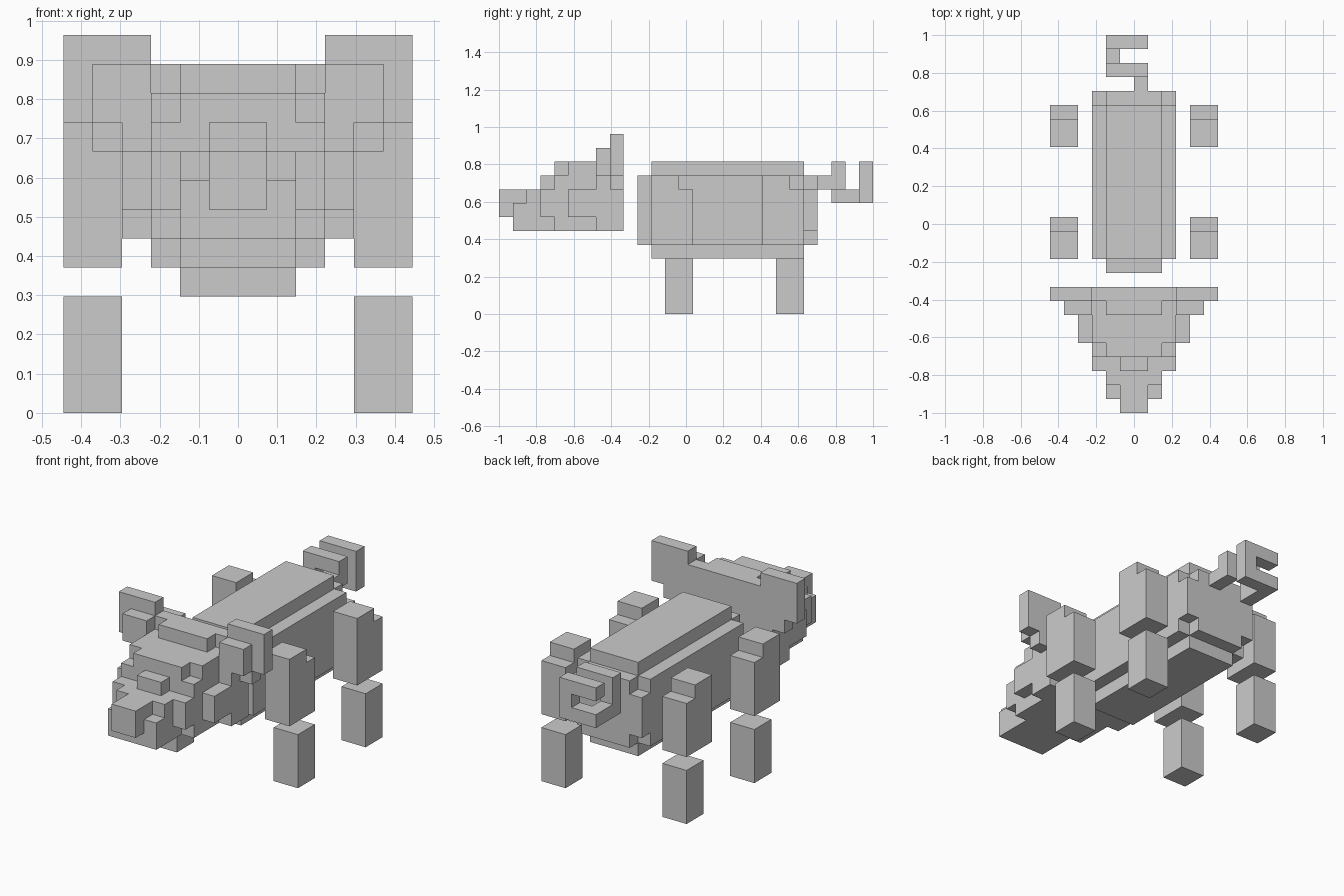
import bpy, bmesh

if "Cube" in bpy.data.objects:
    bpy.data.objects.remove(bpy.data.objects["Cube"])

V = 2 / 27  # edge length of one block cell


def mirror(boxes):
    """Add the left-hand copy of each right-hand box."""
    return boxes + [(-x1, -x0, *rest) for x0, x1, *rest in boxes]


def block_part(name, boxes):
    """Fuse cell boxes (x0, x1, y0, y1, z0, z1) into one clean outer shell.
    y is counted in cells from the nose, z from the ground."""
    cells = {(x, y, z) for x0, x1, y0, y1, z0, z1 in boxes
             for x in range(x0, x1) for y in range(y0, y1) for z in range(z0, z1)}
    bm = bmesh.new()
    verts = {}

    def vert(p):
        if p not in verts:
            verts[p] = bm.verts.new((p[0] * V, p[1] * V - 1, p[2] * V))
        return verts[p]

    # a quad on every cell side without a neighbour
    for c in sorted(cells):
        for axis in range(3):
            for side in (0, 1):
                n = list(c)
                n[axis] += 2 * side - 1
                if tuple(n) in cells:
                    continue
                u, w = (axis + 1) % 3, (axis + 2) % 3
                loop = []
                for du, dw in ((0, 0), (1, 0), (1, 1), (0, 1)):
                    p = list(c)
                    p[axis] += side
                    p[u] += du
                    p[w] += dw
                    loop.append(vert(tuple(p)))
                bm.faces.new(loop if side else loop[::-1])
    # merge coplanar quads into large flat faces
    bmesh.ops.dissolve_limit(bm, angle_limit=0.01, verts=bm.verts[:], edges=bm.edges[:])
    mesh = bpy.data.meshes.new(name)
    bm.to_mesh(mesh)
    bm.free()
    obj = bpy.data.objects.new(name, mesh)
    bpy.context.collection.objects.link(obj)
    return obj


# torso with raised back, belly and rounded ends
block_part("body", [
    (-3, 3, 11, 22, 5, 10),
    (-2, 2, 11, 22, 4, 11),
    (-2, 2, 10, 11, 5, 10),
    (-3, 3, 22, 23, 6, 9),
    (-2, 2, 22, 23, 5, 10),
])

# snout, cheeks, forehead
head = [
    (-1, 1, 0, 1, 7, 9),      # nose tip
    (-1, 1, 1, 2, 6, 9),
    (-2, 2, 1, 2, 6, 8),      # nostril notches above
    (-2, 2, 2, 4, 6, 9),
    (-1, 1, 3, 4, 9, 10),     # bridge
    (-3, 3, 3, 4, 7, 9),
    (-3, 3, 4, 5, 6, 10),
    (-2, 2, 4, 5, 10, 11),
    (-3, 3, 5, 9, 6, 11),
    (-4, 4, 5, 7, 7, 9),      # cheeks
    (-4, 4, 7, 9, 6, 10),
    (-5, 5, 8, 9, 9, 10),
    (-2, 2, 7, 8, 11, 12),    # brow
    (-3, 3, 8, 9, 11, 12),
]
ears = mirror([(3, 5, 7, 8, 10, 12), (3, 6, 8, 9, 10, 13)])
block_part("head", head + ears)

# curled tail
block_part("tail", [
    (0, 1, 23, 24, 9, 10),
    (0, 1, 24, 25, 9, 11),
    (-2, 1, 24, 25, 10, 11),
    (-2, -1, 24, 25, 8, 11),
    (-2, -1, 25, 26, 8, 9),
    (-2, 1, 26, 27, 8, 9),
    (0, 1, 26, 27, 8, 11),
    (-2, 1, 26, 27, 10, 11),
])

# thighs and detached feet
for end, y in (("front", 11), ("hind", 19)):
    for side, x in (("left", -6), ("right", 4)):
        block_part(f"{end}_{side}_thigh", [(x, x + 2, y, y + 2, 5, 10),
                                           (x, x + 2, y + 2, y + 3, 5, 9)])
        block_part(f"{end}_{side}_foot", [(x, x + 2, y + 1, y + 3, 0, 4)])
